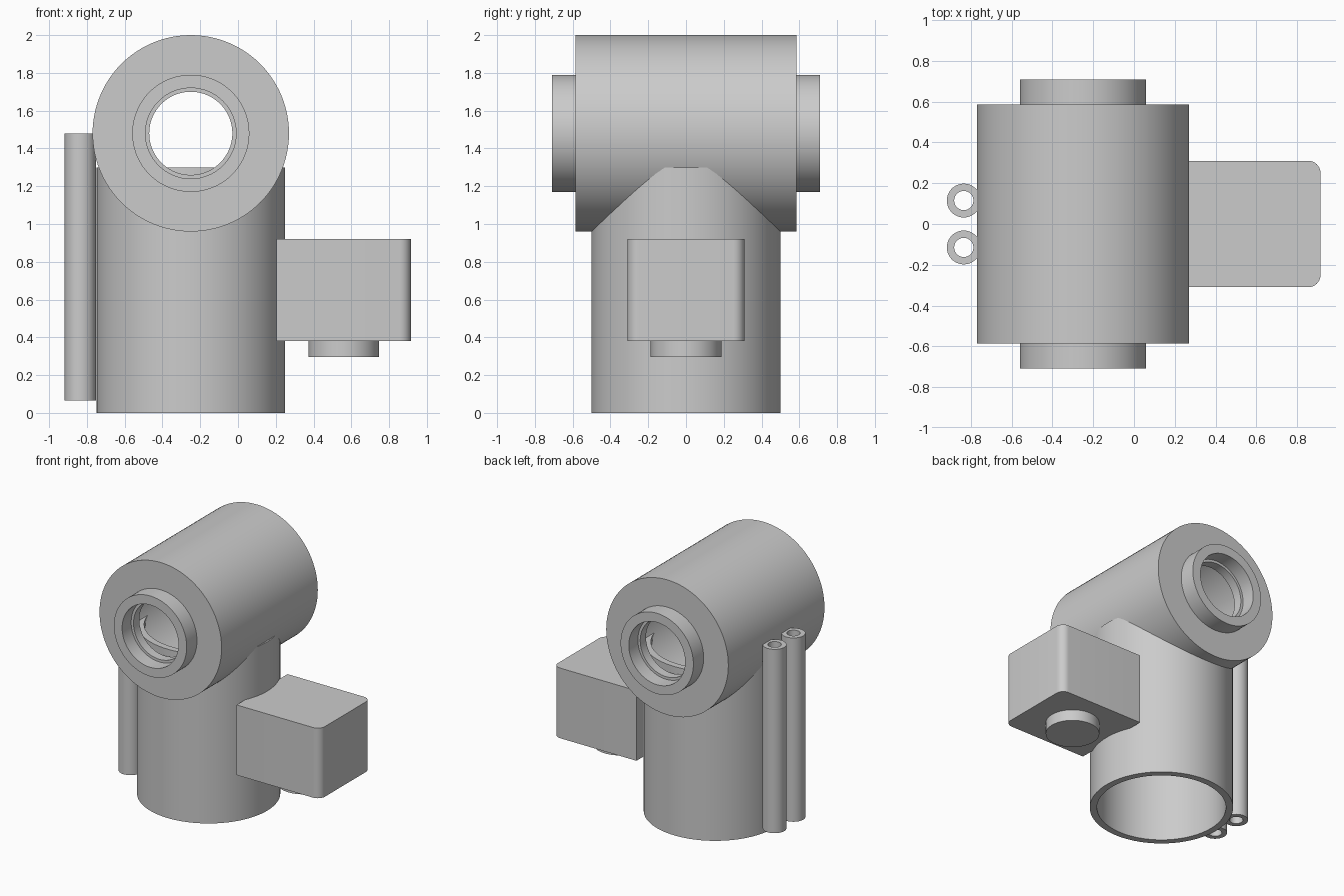
import bpy, bmesh, math
from mathutils import Matrix, Vector

cube = bpy.data.objects.get("Cube")
if cube:
    bpy.data.objects.remove(cube, do_unlink=True)

grey = bpy.data.materials.new("plain grey")
grey.use_nodes = True
COLOUR = (0.6, 0.6, 0.6, 1)
grey.diffuse_color = COLOUR
grey.node_tree.nodes["Principled BSDF"].inputs["Base Color"].default_value = COLOUR


def finish(bm, name):
    """Turn a bmesh into a shaded, coloured object."""
    bmesh.ops.remove_doubles(bm, verts=bm.verts, dist=0.0001)
    bmesh.ops.recalc_face_normals(bm, faces=bm.faces)
    mesh = bpy.data.meshes.new(name)
    bm.to_mesh(mesh)
    bm.free()
    mesh.materials.append(grey)
    obj = bpy.data.objects.new(name, mesh)
    bpy.context.collection.objects.link(obj)
    bpy.ops.object.select_all(action="DESELECT")
    obj.select_set(True)
    bpy.context.view_layer.objects.active = obj
    bpy.ops.object.shade_smooth_by_angle(angle=math.radians(30))
    return obj


def lathe(name, profile, centre, along_y=False, steps=96):
    """Revolve a closed (radius, height) profile around z, or around y."""
    bm = bmesh.new()
    verts = [bm.verts.new((r, 0, h)) for r, h in profile]
    edges = [bm.edges.new((a, b)) for a, b in zip(verts, verts[1:] + verts[:1])
             if a.co.x + b.co.x > 0]
    bmesh.ops.spin(bm, geom=verts + edges, axis=(0, 0, 1), cent=(0, 0, 0),
                   angle=math.tau, steps=steps)
    turn = Matrix.Rotation(math.radians(90 if along_y else 0), 4, "X")
    bmesh.ops.transform(bm, matrix=Matrix.Translation(centre) @ turn, verts=bm.verts)
    return finish(bm, name)


def tube(name, outer, inner, bottom, top, x, y):
    return lathe(name, [(outer, bottom), (outer, top), (inner, top), (inner, bottom)],
                 (x, y, 0))


BODY_X = -0.25

# Upright tube, open at the bottom, its rim reaching into the housing
tube("upright_tube", 0.5, 0.45, 0, 1.3, BODY_X, 0)

# Hollow horizontal housing with a stepped collar at each end
half = [(0.52, 0.585), (0.31, 0.585), (0.31, 0.71), (0.24, 0.71),
        (0.24, 0.6), (0.22, 0.6), (0.22, 0.53), (0.47, 0.53)]
lathe("horizontal_housing", half + [(r, -h) for r, h in reversed(half)],
      (BODY_X, 0, 1.48), along_y=True)

# Two thin pipes along the right side
for side, y in (("front", -0.115), ("back", 0.115)):
    tube(side + "_pipe", 0.083, 0.047, 0.065, 1.48, -0.835, y)

# Side box with rounded outer upright edges
low, high = Vector((0.205, -0.31, 0.38)), Vector((0.915, 0.31, 0.92))
bm = bmesh.new()
bmesh.ops.create_cube(bm, size=1)
for v in bm.verts:
    v.co = (low + high) / 2 + v.co * (high - low)
outer_edges = [e for e in bm.edges if all(v.co.x > 0.9 for v in e.verts)
               and abs(e.verts[0].co.z - e.verts[1].co.z) > 0.1]
bmesh.ops.bevel(bm, geom=outer_edges, offset=0.06, segments=8, profile=0.5,
                affect="EDGES")
finish(bm, "side_box")

# Round knob under the box
lathe("box_knob", [(0, 0.295), (0.187, 0.295), (0.187, 0.39), (0, 0.39)], (0.56, 0, 0))
